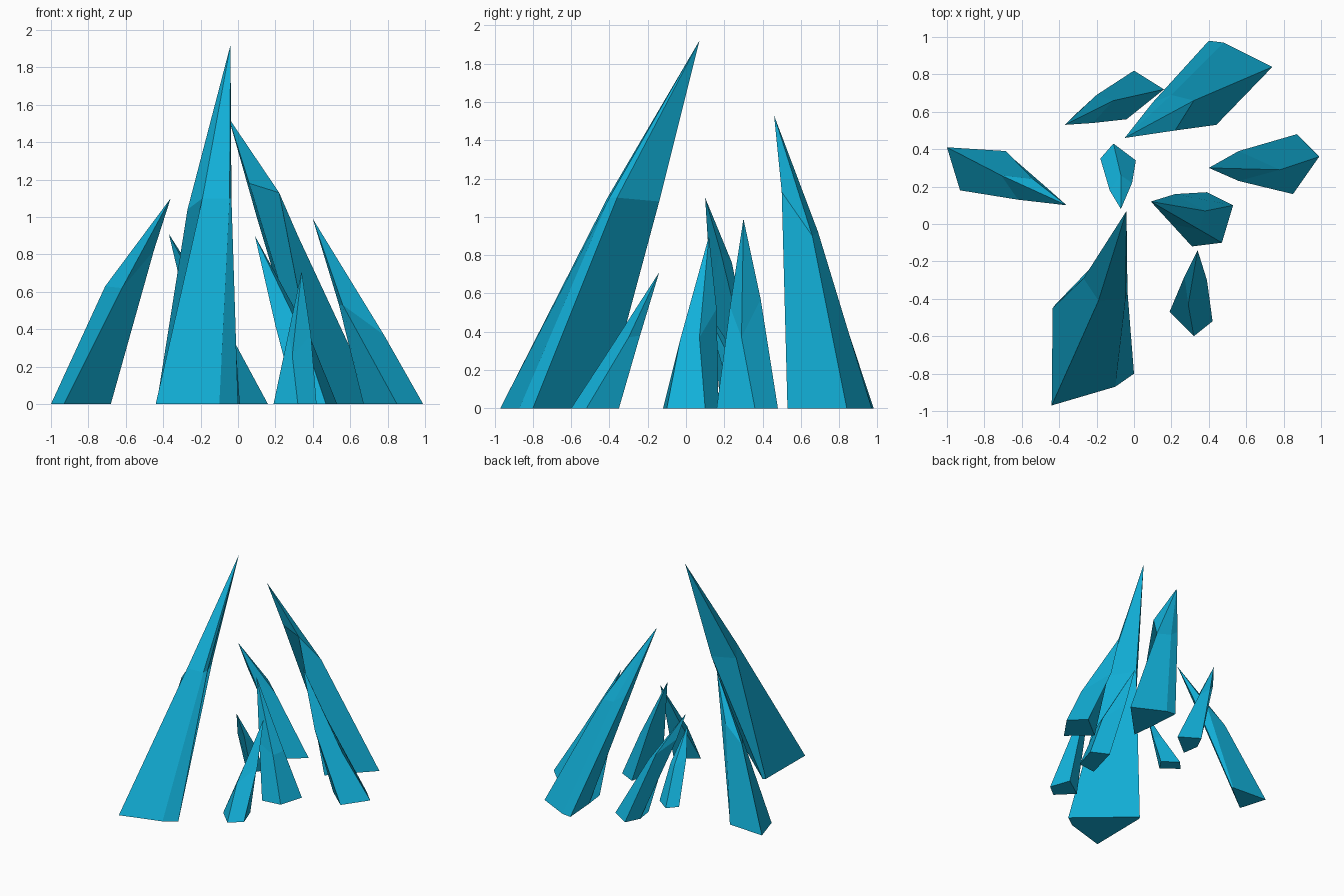
import bpy, bmesh

# Single crystal colour
blue = bpy.data.materials.new("crystal_blue")
blue.diffuse_color = (0.006, 0.44, 0.70, 1)


def shard(name, tip, *edges):
    """Pointed crystal: each edge is a (ground x, y) and a (middle x, y, z)."""
    bm = bmesh.new()
    top = bm.verts.new(tip)
    base = [bm.verts.new((*g, 0)) for g, m in edges]
    mid = [bm.verts.new(m) for g, m in edges]
    bm.faces.new(base)
    for i in range(len(edges)):
        j = (i + 1) % len(edges)
        bm.faces.new((base[i], base[j], mid[j], mid[i]))
        bm.faces.new((mid[i], mid[j], top))
    bmesh.ops.recalc_face_normals(bm, faces=bm.faces)
    me = bpy.data.meshes.new(name)
    bm.to_mesh(me)
    bm.free()
    me.materials.append(blue)
    ob = bpy.data.objects.new(name, me)
    bpy.context.collection.objects.link(ob)


# Tallest shard at the front
shard("front_tall_shard", (-0.04, 0.07, 1.92),
      ((-0.44, -0.97), (-0.19, -0.41, 1.10)),
      ((-0.10, -0.87), (-0.045, -0.40, 1.10)),
      ((0.0, -0.80), (-0.035, -0.36, 1.10)),
      ((-0.42, -0.43), (-0.14, -0.14, 1.08)),
      ((-0.435, -0.45), (-0.27, -0.29, 1.04)))

# Second tallest shard at the back right
shard("back_tall_shard", (-0.05, 0.46, 1.53),
      ((0.74, 0.84), (0.32, 0.66, 0.90)),
      ((0.48, 0.97), (0.20, 0.69, 0.92)),
      ((0.40, 0.98), (0.10, 0.65, 1.00)),
      ((0.42, 0.70), (0.06, 0.52, 1.18)),
      ((0.44, 0.53), (0.22, 0.50, 1.13)))

# Medium shards around the ring
shard("right_shard", (0.40, 0.30, 0.99),
      ((0.99, 0.36), (0.78, 0.29, 0.37)),
      ((0.87, 0.48), (0.56, 0.39, 0.57)),
      ((0.67, 0.32), (0.54, 0.31, 0.53)),
      ((0.85, 0.16), (0.56, 0.23, 0.53)))

shard("left_shard", (-0.36, 0.10, 1.10),
      ((-1.0, 0.41), (-0.71, 0.26, 0.63)),
      ((-0.93, 0.18), (-0.62, 0.13, 0.62)),
      ((-0.68, 0.38), (-0.45, 0.18, 0.82)),
      ((-0.685, 0.39), (-0.54, 0.24, 0.76)))

shard("back_shard", (-0.37, 0.53, 0.91),
      ((0.16, 0.72), (-0.11, 0.66, 0.50)),
      ((0.0, 0.82), (-0.20, 0.69, 0.58)),
      ((-0.06, 0.70), (-0.32, 0.58, 0.70)),
      ((-0.04, 0.56), (-0.22, 0.54, 0.62)))

shard("centre_shard", (0.09, 0.12, 0.90),
      ((0.53, 0.10), (0.38, 0.07, 0.37)),
      ((0.39, 0.17), (0.22, 0.16, 0.52)),
      ((0.31, -0.12), (0.20, 0.0, 0.42)),
      ((0.47, -0.10), (0.35, -0.03, 0.36)))

# Small shards
shard("front_small_shard", (0.34, -0.14, 0.71),
      ((0.19, -0.47), (0.27, -0.28, 0.38)),
      ((0.32, -0.60), (0.29, -0.43, 0.26)),
      ((0.42, -0.52), (0.39, -0.30, 0.37)),
      ((0.36, -0.35), (0.35, -0.24, 0.38)))

shard("inner_small_shard", (-0.07, 0.08, 0.56),
      ((-0.18, 0.35), (-0.13, 0.18, 0.34)),
      ((-0.11, 0.43), (-0.07, 0.26, 0.28)),
      ((0.01, 0.34), (-0.01, 0.22, 0.28)),
      ((-0.05, 0.25), (-0.05, 0.15, 0.36)))
